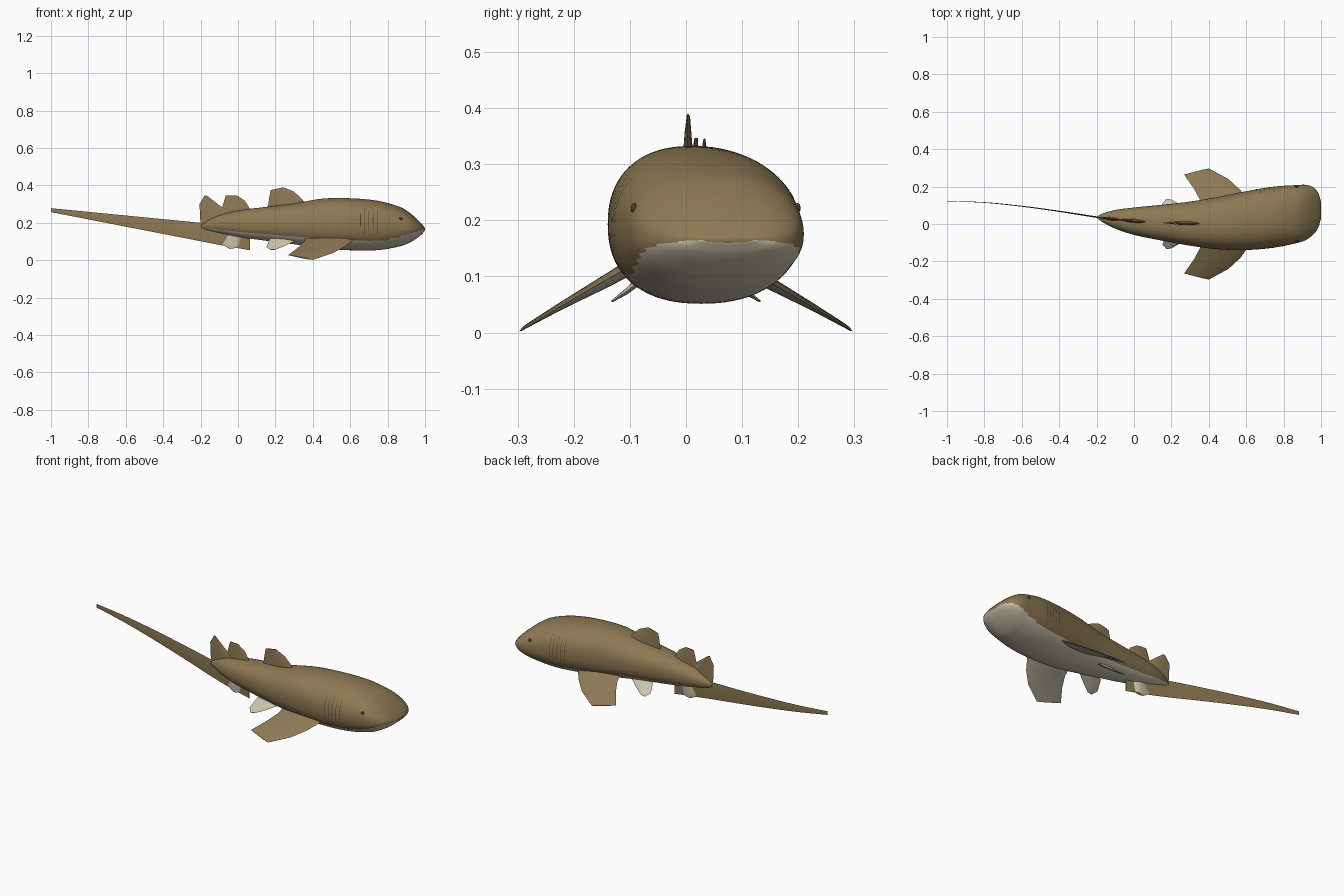
import bpy, bmesh, math
from mathutils import Vector

if "Cube" in bpy.data.objects:
    bpy.data.objects.remove(bpy.data.objects["Cube"])


def material(name, rgb):
    m = bpy.data.materials.new(name)
    m.diffuse_color = (*rgb, 1)
    m.use_nodes = True
    m.node_tree.nodes["Principled BSDF"].inputs["Base Color"].default_value = m.diffuse_color
    return m


BROWN = material("skin brown", (0.27, 0.19, 0.088))
PALE = material("belly cream", (0.60, 0.55, 0.42))
DARK = material("dark brown", (0.075, 0.05, 0.025))

# Body stations: x, centre y, half width, bottom z, top z
STATIONS = [
    (-0.195, 0.036, 0.006, 0.172, 0.190),
    (-0.17, 0.033, 0.022, 0.164, 0.207),
    (-0.10, 0.025, 0.050, 0.146, 0.240),
    (0.00, 0.015, 0.073, 0.125, 0.265),
    (0.15, 0.007, 0.096, 0.104, 0.285),
    (0.30, 0.002, 0.118, 0.085, 0.303),
    (0.45, 0.005, 0.140, 0.064, 0.329),
    (0.60, 0.018, 0.157, 0.053, 0.331),
    (0.75, 0.037, 0.163, 0.054, 0.317),
    (0.87, 0.053, 0.155, 0.075, 0.283),
    (0.92, 0.062, 0.147, 0.095, 0.252),
    (0.96, 0.070, 0.125, 0.120, 0.217),
    (0.985, 0.073, 0.093, 0.141, 0.191),
    (1.00, 0.075, 0.045, 0.160, 0.171),
]
TAIL_LINE = [(-1.0, 0.122), (-0.8, 0.115), (-0.6, 0.095), (-0.4, 0.068)]
CENTRE = TAIL_LINE + [s[:2] for s in STATIONS]


def interp(table, x):
    """Smooth cubic interpolation of table rows keyed on their first value."""
    n = len(table)
    i = max(j for j in range(n - 1) if j == 0 or table[j][0] <= x)

    def slope(j, k):
        a, b = max(j - 1, 0), min(j + 1, n - 1)
        return (table[b][k] - table[a][k]) / (table[b][0] - table[a][0])

    h = table[i + 1][0] - table[i][0]
    t = (x - table[i][0]) / h
    return [(2*t**3 - 3*t**2 + 1) * table[i][k] + (t**3 - 2*t**2 + t) * h * slope(i, k)
            + (3*t**2 - 2*t**3) * table[i+1][k] + (t**3 - t**2) * h * slope(i+1, k)
            for k in range(1, len(table[0]))]


def sq(v):
    return math.copysign(abs(v) ** 0.87, v)


def skin(x, ang, out=0.0):
    """Point on the body surface at station x and angle around the section."""
    c, w, zb, zt = interp(STATIONS, x)
    return Vector((x, c + (w + out) * sq(math.cos(ang)),
                   (zb + zt) / 2 + ((zt - zb) / 2 + out) * sq(math.sin(ang))))


def finish(name, bm, mats, angle=40):
    bmesh.ops.recalc_face_normals(bm, faces=bm.faces[:])
    me = bpy.data.meshes.new(name)
    bm.to_mesh(me)
    bm.free()
    for m in mats:
        me.materials.append(m)
    me.shade_smooth()
    me.set_sharp_from_angle(angle=math.radians(angle))
    ob = bpy.data.objects.new(name, me)
    bpy.context.collection.objects.link(ob)
    return ob


def loft(bm, rings, rule=None):
    vs = [[bm.verts.new(p) for p in r] for r in rings]
    n = len(rings[0])
    for i in range(len(vs) - 1):
        for j in range(n):
            k = (j + 1) % n
            f = bm.faces.new((vs[i][j], vs[i][k], vs[i+1][k], vs[i+1][j]))
            if rule:
                f.material_index = rule(i, j)
    bm.faces.new(vs[0])
    bm.faces.new(vs[-1])


# Body, with the pale belly chosen by angle round each section
SEG, SUB = 72, 6
xs = [a[0] + (b[0] - a[0]) * k / SUB for a, b in zip(STATIONS, STATIONS[1:]) for k in range(SUB)] + [1.0]


def belly(i, j):
    s = sq(math.sin(2 * math.pi * (j + 0.5) / SEG))
    x = (xs[i] + xs[i + 1]) / 2
    return int(s < -0.62 + 0.5 * (max(0, x - 0.75) / 0.25) ** 2)


bm = bmesh.new()
loft(bm, [[skin(x, 2 * math.pi * j / SEG) for j in range(SEG)] for x in xs], belly)
finish("body", bm, [BROWN, PALE], 60)


def fin(name, pairs, t0, t1, mats, pale_under=False, n=10):
    """Lens-section fin through (front, rear) edge pairs from root to tip."""
    span = sum((Vector(p) for p in pairs[-1]), Vector()) - sum((Vector(p) for p in pairs[0]), Vector())
    chord = Vector(pairs[0][0]) - Vector(pairs[0][1])
    nor = chord.cross(span).normalized()
    rings = []
    for i, (a, b) in enumerate(pairs):
        a, b = Vector(a), Vector(b)
        t = t0 + (t1 - t0) * i / (len(pairs) - 1)

        def at(k, side):
            u = k / n
            return a.lerp(b, u) + nor * side * t * math.sin(math.pi * u ** 0.75)
        rings.append([at(k, 1) for k in range(n + 1)] + [at(k, -1) for k in range(n - 1, 0, -1)])
    bm = bmesh.new()
    loft(bm, rings)
    if pale_under:
        bmesh.ops.recalc_face_normals(bm, faces=bm.faces[:])
        for f in bm.faces:
            f.normal_update()
            f.material_index = int(f.normal.z < -0.3)
    return finish(name, bm, mats)


def upright(pairs):
    """Put (x, z) edge pairs on the bent centre line of the body."""
    return [tuple((x, interp(CENTRE, x)[0], z) for x, z in p) for p in pairs]


# Back fins
fin("front_dorsal_fin", upright([((0.38, 0.28), (0.15, 0.25)), ((0.34, 0.328), (0.162, 0.30)),
    ((0.30, 0.366), (0.167, 0.335)), ((0.243, 0.39), (0.175, 0.375))]), 0.012, 0.003, [BROWN])
fin("rear_dorsal_fin", upright([((0.075, 0.255), (-0.095, 0.225)), ((0.037, 0.318), (-0.082, 0.29)),
    ((-0.008, 0.347), (-0.065, 0.347))]), 0.011, 0.002, [BROWN])
fin("tail_upper_fin", upright([((-0.06, 0.23), (-0.2, 0.18)), ((-0.083, 0.281), (-0.206, 0.30)),
    ((-0.165, 0.344), (-0.178, 0.346))]), 0.009, 0.002, [BROWN])

# Long tail blade following the curved centre line
bm = bmesh.new()
rings = []
for k in range(41):
    x = 0.065 - 1.065 * k / 40
    y = interp(CENTRE, x)[0]
    top = 0.2 + 0.078 * max(0, -0.2 - x) / 0.8
    low = 0.053 + (0.065 - x) / 0.155 * 0.027 if x > -0.09 else 0.08 + (-0.09 - x) / 0.91 * 0.177
    t = 0.005 - 0.004 * k / 40
    rings.append([(x, y, top), (x, y + t, (top + low) / 2), (x, y, low), (x, y - t, (top + low) / 2)])
loft(bm, rings)
finish("tail_blade", bm, [BROWN])

# Anal fin, pale, just thicker than the blade
fin("anal_fin", upright([((0.03, 0.14), (-0.06, 0.15)), ((0.02, 0.112), (-0.085, 0.085)),
    ((0.0, 0.068), (-0.045, 0.06))]), 0.014, 0.007, [PALE])

# Paired fins, eyes and gill slits on both sides
for side, label in ((-1, "right"), (1, "left")):
    def mir(pairs):
        return [tuple((x, side * y, z) for x, y, z in p) for p in pairs]

    fin(label + "_pectoral_fin", mir([((0.62, 0.11, 0.112), (0.36, 0.07, 0.13)),
        ((0.57, 0.18, 0.072), (0.352, 0.13, 0.097)), ((0.505, 0.24, 0.037), (0.32, 0.19, 0.067)),
        ((0.40, 0.297, 0.002), (0.268, 0.264, 0.027))]), 0.014, 0.003, [BROWN, PALE], True)
    fin(label + "_pelvic_fin", mir([((0.32, 0.06, 0.11), (0.17, 0.06, 0.115)),
        ((0.245, 0.105, 0.074), (0.152, 0.11, 0.07)), ((0.20, 0.13, 0.057), (0.172, 0.133, 0.055))]),
        0.008, 0.002, [PALE])

    def around(a):
        return a if side > 0 else math.pi - a

    # Eye
    bm = bmesh.new()
    bmesh.ops.create_uvsphere(bm, u_segments=16, v_segments=10, radius=0.009)
    bmesh.ops.scale(bm, vec=(1, 0.6, 1), verts=bm.verts[:])
    bmesh.ops.translate(bm, vec=skin(0.87, around(0.37)), verts=bm.verts[:])
    finish(label + "_eye", bm, [DARK])

    # Gill slits as thin strips lying on the skin
    bm = bmesh.new()
    for x in (0.655, 0.678, 0.70, 0.722, 0.744):
        rows = []
        for k in range(17):
            a = around(-0.38 + 1.1 * k / 16)
            w = 0.0016 * math.sin(math.pi * (k + 0.3) / 16.6)
            rows.append([bm.verts.new(skin(x + d, a, 0.0015)) for d in (-w, w)])
        for p, q in zip(rows, rows[1:]):
            bm.faces.new((p[0], p[1], q[1], q[0]) if side < 0 else (p[1], p[0], q[0], q[1]))
    finish(label + "_gill_slits", bm, [DARK])
